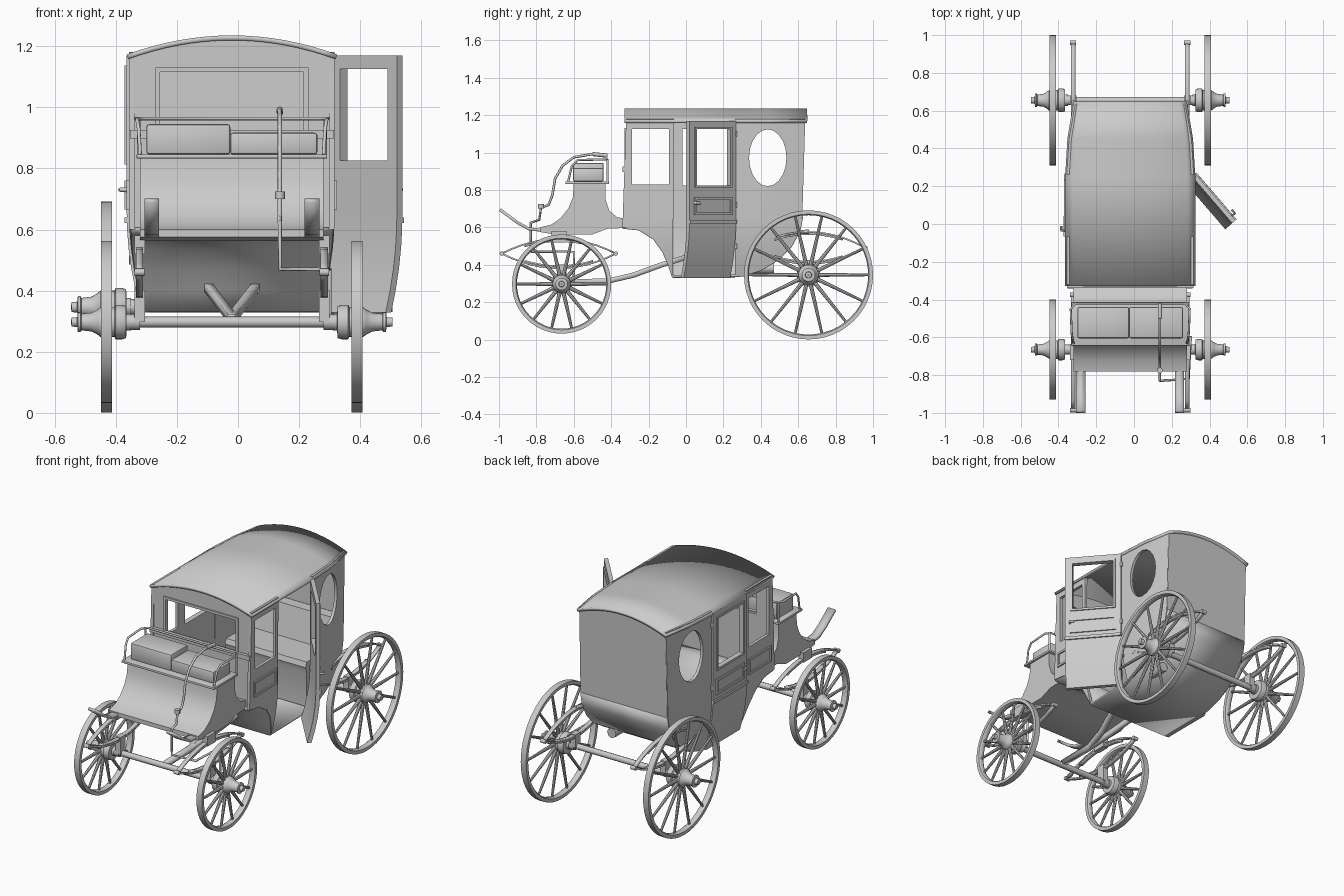
import bpy, bmesh, math
from mathutils import Vector, Matrix

if "Cube" in bpy.data.objects:
    bpy.data.objects.remove(bpy.data.objects["Cube"])

X0 = -0.02  # carriage centreline (open door shifts the bounding box)


def finish(name, bm, angle=35):
    bmesh.ops.remove_doubles(bm, verts=bm.verts, dist=1e-5)
    bmesh.ops.recalc_face_normals(bm, faces=bm.faces)
    me = bpy.data.meshes.new(name)
    bm.to_mesh(me)
    bm.free()
    me.shade_smooth()
    me.set_sharp_from_angle(angle=math.radians(angle))
    ob = bpy.data.objects.new(name, me)
    bpy.context.collection.objects.link(ob)
    return ob


def curve_bm(loops, dim, cyclic, **props):
    cu = bpy.data.curves.new("tmp", 'CURVE')
    cu.dimensions = dim
    for k, v in props.items():
        setattr(cu, k, v)
    for pts in loops:
        sp = cu.splines.new('POLY')
        sp.points.add(len(pts) - 1)
        for p, co in zip(sp.points, pts):
            p.co = (*co, 0, 1) if len(co) == 2 else (*co, 1)
        sp.use_cyclic_u = cyclic
    ob = bpy.data.objects.new("tmp", cu)
    bpy.context.collection.objects.link(ob)
    dg = bpy.context.evaluated_depsgraph_get()
    me = bpy.data.meshes.new_from_object(ob.evaluated_get(dg))
    bm = bmesh.new()
    bm.from_mesh(me)
    bpy.data.objects.remove(ob)
    return bm


def panel(name, loops, depth, mapf, ucuts=(), vcuts=()):
    """Flat outline with holes, given thickness, then bent by mapf."""
    bm = curve_bm(loops, '2D', True, fill_mode='BOTH', extrude=depth / 2)
    bmesh.ops.remove_doubles(bm, verts=bm.verts, dist=1e-5)
    for axis, cuts in (((1, 0, 0), ucuts), ((0, 1, 0), vcuts)):
        for c in cuts:
            bmesh.ops.bisect_plane(bm, geom=bm.verts[:] + bm.edges[:] + bm.faces[:],
                                   plane_co=Vector(axis) * c, plane_no=axis)
    for v in bm.verts:
        v.co = mapf(*v.co)
    return finish(name, bm)


def tube(name, pts, r, cyclic=False):
    return finish(name, curve_bm([pts], '3D', cyclic, bevel_depth=r, bevel_resolution=2, use_fill_caps=True), 50)


def box(name, lo, hi, bevel=0.0):
    bm = bmesh.new()
    lo, hi = Vector(lo), Vector(hi)
    bmesh.ops.create_cube(bm, size=1, matrix=Matrix.Translation((lo + hi) / 2) @ Matrix.Diagonal((*(hi - lo), 1)))
    if bevel:
        bmesh.ops.bevel(bm, geom=bm.edges[:], offset=bevel, segments=2, affect='EDGES', profile=0.5)
    return finish(name, bm)


def strip(name, pts, width, thick):
    """Sheet swept across x; width(y, z) gives (x min, x max)."""
    bm = bmesh.new()
    rows = [[bm.verts.new((x, y, z)) for x in width(y, z)] for y, z in pts]
    for a, b in zip(rows, rows[1:]):
        bm.faces.new((a[0], a[1], b[1], b[0]))
    ob = finish(name, bm)
    m = ob.modifiers.new("thickness", 'SOLIDIFY')
    m.thickness, m.offset = thick, 0
    return ob


def rect(a, b, c, d):
    return [(a, c), (b, c), (b, d), (a, d)]


def hw(y, z):
    """Half width of the coach body."""
    w = 0.336
    if y > 0.26:
        w = 0.336 - 0.012 * (y - 0.26) / 0.19 if y < 0.45 else 0.324 - 0.034 * (y - 0.45) / 0.19
    return w - 0.045 * (max(0, 0.65 - z) / 0.31) ** 2


def side(s, off=0.0):
    return lambda u, v, w: (X0 + s * (hw(u, v) + off + w), u, v)


def across(u, v, w):
    return (X0 + w, u, v)


ZC = (0.4, 0.47, 0.54, 0.6, 0.65)
FRONT_ARC = [(-0.07, 0.337), (-0.09, 0.4), (-0.12, 0.47), (-0.17, 0.54), (-0.25, 0.59), (-0.34, 0.6)]
REAR_ARC = [(0.62, 0.66), (0.605, 0.58), (0.56, 0.5), (0.49, 0.43), (0.4, 0.375), (0.3, 0.343)]

# Cabin sides, doors and their trim
for s, tag in ((-1, "left"), (1, "right")):
    panel(tag + "_front_quarter", [FRONT_ARC + [(-0.32, 1.18), (-0.065, 1.18)],
          rect(-0.288, -0.09, 0.83, 1.125)], 0.018, side(s, -0.009), vcuts=ZC)
    panel(tag + "_quarter_trim", [rect(-0.305, -0.085, 0.665, 0.76), rect(-0.292, -0.098, 0.678, 0.747)],
          0.008, side(s, 0.004))
    oval = [(0.437 + 0.1 * math.cos(a), 0.972 + 0.152 * math.sin(a))
            for a in (i * math.tau / 20 for i in range(20))]
    panel(tag + "_rear_quarter", [REAR_ARC + [(0.262, 0.338), (0.262, 1.18), (0.635, 1.18)], oval],
          0.018, side(s, -0.009), ucuts=(0.45,), vcuts=ZC)
    parts = [
        panel(tag + "_door", [rect(-0.066, 0.262, 0.328, 1.17), rect(-0.02, 0.218, 0.825, 1.125)],
              0.024, side(s, -0.004), vcuts=ZC),
        panel(tag + "_door_trim", [rect(-0.035, 0.235, 0.665, 0.76), rect(-0.02, 0.22, 0.68, 0.745)],
              0.008, side(s, 0.011)),
        panel(tag + "_door_window_frame", [rect(-0.032, 0.23, 0.812, 1.137), rect(-0.02, 0.218, 0.825, 1.125)],
              0.008, side(s, 0.011)),
        panel(tag + "_door_belt", [rect(-0.066, 0.262, 0.622, 0.64)], 0.01, side(s, 0.011)),
        tube(tag + "_door_handle", [(X0 + s * 0.335, -0.035, 0.73), (X0 + s * 0.365, -0.035, 0.73),
             (X0 + s * 0.365, -0.01, 0.73)], 0.007)]
    if s > 0:  # right door stands open about its rear hinge
        hinge = Matrix.Translation((X0 + 0.336, 0.265, 0))
        turn = hinge @ Matrix.Rotation(math.radians(40.7), 4, 'Z') @ hinge.inverted()
        for p in parts:
            p.data.transform(turn)
    for z in (0.5, 0.72, 1.1):
        tube(tag + "_door_hinge", [(X0 + s * (hw(0.264, z) + 0.004), 0.266, z + d) for d in (-0.015, 0.015)], 0.007)

# Underside, end walls and roof
body_w = lambda y, z: (X0 - hw(y, z) + 0.004, X0 + hw(y, z) - 0.004)
strip("cabin_underside", REAR_ARC + FRONT_ARC, body_w, 0.014)


def arch(w, n=16):
    return [(w * (1 - 2 * i / n), 1.165 + 0.062 * (1 - (1 - 2 * i / n) ** 2)) for i in range(n + 1)]


panel("cabin_front_wall", [[(-0.332, 0.6), (0.332, 0.6)] + arch(0.332), rect(-0.235, 0.235, 0.92, 1.115)],
      0.016, lambda u, v, w: (X0 + u, -0.314 + w, v))
panel("front_window_frame", [rect(-0.25, 0.25, 0.905, 1.13), rect(-0.235, 0.235, 0.92, 1.115)],
      0.01, lambda u, v, w: (X0 + u, -0.325 + w, v))
box("front_window_sill", (X0 - 0.334, -0.34, 0.897), (X0 + 0.334, -0.32, 0.925))
panel("cabin_back_wall", [[(-0.29, 0.655), (0.29, 0.655)] + arch(0.29)],
      0.014, lambda u, v, w: (X0 + u, 0.615 + 0.03 * (v - 0.66) + w, v))
bm = bmesh.new()
rows = [[bm.verts.new((X0 + x, y, z)) for x, z in arch(w)]
        for y, w in ((-0.328, 0.342), (0.25, 0.342), (0.45, 0.33), (0.648, 0.297))]
for a, b in zip(rows, rows[1:]):
    for i in range(len(a) - 1):
        bm.faces.new((a[i], a[i + 1], b[i + 1], b[i]))
roof = finish("roof", bm)
mod = roof.modifiers.new("thickness", 'SOLIDIFY')
mod.thickness, mod.offset = 0.016, 0

# Passenger bench
panel("passenger_bench", [[(0.3, 0.36), (0.3, 0.57), (0.29, 0.6), (0.3, 0.63), (0.5, 0.63), (0.54, 0.81),
      (0.605, 0.81), (0.6, 0.62), (0.53, 0.48), (0.4, 0.39)]], 0.54, across)

# Driver's boot, footboard arms, seat and rail
panel("driver_boot", [[(-0.6, 0.84), (-0.605, 0.76), (-0.63, 0.7), (-0.67, 0.65), (-0.72, 0.615), (-0.78, 0.6),
      (-0.78, 0.575), (-0.7, 0.562), (-0.5, 0.562), (-0.42, 0.593), (-0.315, 0.597), (-0.315, 0.643),
      (-0.37, 0.655), (-0.41, 0.69), (-0.43, 0.75), (-0.43, 0.84)]], 0.6, across)
box("seat_base", (X0 - 0.312, -0.645, 0.832), (X0 + 0.312, -0.412, 0.846), 0.004)
box("seat_cushion_left", (X0 - 0.28, -0.605, 0.845), (X0 - 0.005, -0.44, 0.945), 0.01)
box("seat_cushion_right", (X0 - 0.006, -0.605, 0.845), (X0 + 0.28, -0.44, 0.917), 0.01)
tube("seat_rail", [(X0 + x, y, z) for x, y, z in (
    (-0.3, -0.63, 0.845), (-0.305, -0.61, 0.93), (-0.31, -0.58, 0.96), (-0.315, -0.45, 0.963), (-0.29, -0.42, 0.963),
    (0.29, -0.42, 0.963), (0.315, -0.45, 0.963), (0.31, -0.58, 0.96), (0.305, -0.61, 0.93), (0.3, -0.63, 0.845))], 0.006)
for s in (-1, 1):
    tube("seat_rail_post", [(X0 + s * 0.305, -0.42, 0.84), (X0 + s * 0.305, -0.42, 0.963)], 0.006)
    strip("footboard_arm", [(-0.66, 0.6), (-0.76, 0.583), (-0.84, 0.592), (-0.9, 0.625), (-0.995, 0.695)],
          lambda y, z: (X0 + s * 0.262 - 0.024, X0 + s * 0.262 + 0.024), 0.016)

# Brake lever
tube("brake_lever", [(0.137, y, z) for y, z in (
    (-0.43, 0.985), (-0.5, 0.992), (-0.6, 0.975), (-0.66, 0.93), (-0.7, 0.86), (-0.715, 0.77), (-0.735, 0.72),
    (-0.775, 0.705), (-0.785, 0.64), (-0.83, 0.625), (-0.83, 0.47))]
    + [(0.29, -0.82, 0.47), (0.3, -0.6, 0.47), (0.3, -0.6, 0.31)], 0.007)
tube("brake_grip", [(0.137, -0.42, 0.983), (0.137, -0.5, 0.992)], 0.011)
tube("brake_joint", [(0.137, -0.775, 0.7), (0.137, -0.775, 0.725)], 0.016)


def lathe(bm, prof, x, s, y, z, n):
    """Closed (radius, offset) profile turned about the axle direction."""
    rings = [[bm.verts.new((x + s * o, y + r * math.cos(i * math.tau / n), z + r * math.sin(i * math.tau / n)))
              for i in range(n)] for r, o in prof]
    for a, b in zip(rings, rings[1:] + rings[:1]):
        for i in range(n):
            bm.faces.new((a[i], a[i - 1], b[i - 1], b[i]))


# Wheels, axles and elliptic springs
for tag, y, z, R, sy, sz, sh in (("front", -0.665, 0.297, 0.265, -0.68, 0.46, 0.078),
                                 ("rear", 0.655, 0.346, 0.345, 0.655, 0.49, 0.085)):
    k = 0.9 if tag == "front" else 1.0
    for s in (-1, 1):
        x = X0 + s * 0.41
        bm = bmesh.new()
        lathe(bm, [(R, -0.018), (R, 0.018), (R - 0.02, 0.018), (R - 0.026, 0.01), (R - 0.026, -0.01),
                   (R - 0.02, -0.018)], x, s, y, z, 48)
        lathe(bm, [(r * k, o) for r, o in (
            (0.003, -0.08), (0.03, -0.08), (0.03, -0.066), (0.058, -0.064), (0.063, -0.05), (0.063, -0.03),
            (0.054, -0.026), (0.054, 0.02), (0.045, 0.03), (0.034, 0.05), (0.03, 0.082), (0.036, 0.085),
            (0.036, 0.094), (0.018, 0.096), (0.016, 0.115), (0.003, 0.116))], x, s, y, z, 24)
        for i in range(14):
            L = R - 0.065
            m = (Matrix.Translation((x, y, z)) @ Matrix.Rotation(i * math.tau / 14 + math.pi / 2, 4, 'X')
                 @ Matrix.Translation((0, 0, 0.045 + L / 2)))
            bmesh.ops.create_cone(bm, cap_ends=True, segments=8, radius1=0.011, radius2=0.007, depth=L, matrix=m)
        finish(tag + "_wheel", bm, 40)
        # Leaf springs with end eyes and clamps
        xs = X0 + s * 0.302
        leaf = lambda yy, zz: (xs - 0.012, xs + 0.012)
        for d in (-1, 1):
            for f, drop in ((1.0, 0.0), (0.6, 0.011)):
                pts = [(sy + 0.305 * t, sz + d * (sh * (1 - t * t) - drop))
                       for t in (f * (i / 6 - 1) for i in range(13))]
                strip(tag + "_spring_leaf", pts, leaf, 0.009)
            tube(tag + "_spring_eye", [(xs - 0.016, sy + d * 0.305, sz), (xs + 0.016, sy + d * 0.305, sz)], 0.012)
        box(tag + "_spring_clamp", (xs - 0.017, y - 0.025, z), (xs + 0.017, y + 0.025, sz - sh + 0.02))
        tube(tag + "_axle_collar", [(X0 + s * 0.3, y, z), (X0 + s * 0.345, y, z)], 0.026)
        if tag == "front":
            box("front_spring_seat", (xs - 0.017, sy - 0.04, 0.52), (xs + 0.017, sy + 0.04, 0.58))
        else:
            tube("rear_body_iron", [(X0 + s * 0.26, 0.5, 0.47), (X0 + s * 0.285, 0.58, 0.57), (xs, 0.655, 0.578)], 0.011)
    tube(tag + "_axle", [(X0 - 0.36, y, z), (X0 + 0.36, y, z)], 0.018)

# Forked perch from front axle to body, and canister under the rear
for s in (-1, 1):
    strip("perch_fork", [(-0.665, 0.31), (-0.42, 0.312), (-0.28, 0.345), (-0.13, 0.4), (0.0, 0.44)],
          lambda y, z: (X0 + s * 0.14 * (z - 0.31) / 0.2 * 1.1 - 0.014, X0 + s * 0.14 * (z - 0.31) / 0.2 * 1.1 + 0.014), 0.028)
tube("rear_canister", [(0.17, 0.33, 0.382), (0.17, 0.47, 0.382)], 0.03)
